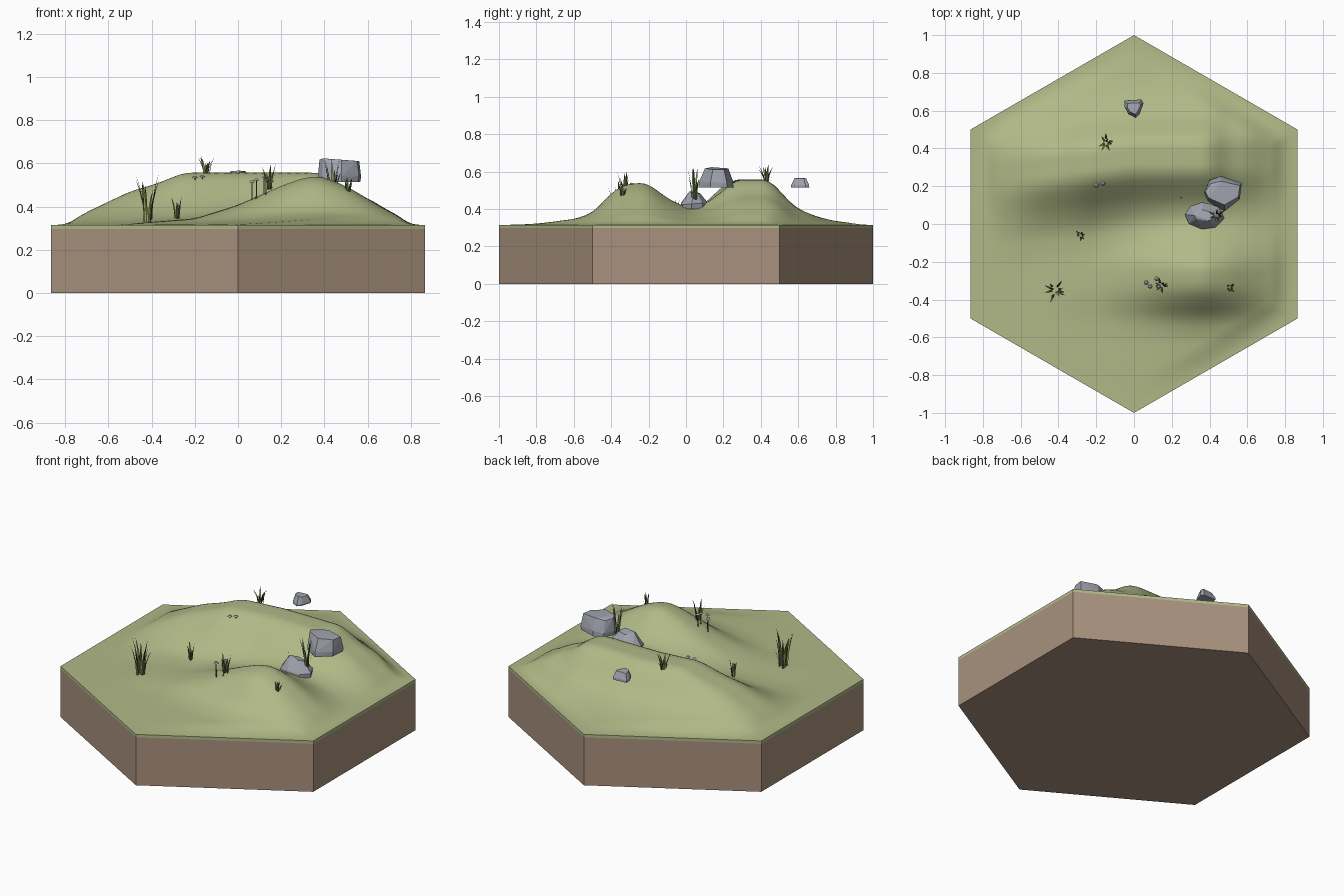
import bpy, bmesh, math, random
from mathutils import Vector

if "Cube" in bpy.data.objects:
    bpy.data.objects.remove(bpy.data.objects["Cube"])

random.seed(7)


def srgb(r, g, b):
    lin = [((c / 255 + 0.055) / 1.055) ** 2.4 for c in (r, g, b)]
    return (*lin, 1.0)


def material(name, *rgb):
    m = bpy.data.materials.new(name)
    m.diffuse_color = srgb(*rgb)
    m.use_nodes = True
    m.node_tree.nodes["Principled BSDF"].inputs["Base Color"].default_value = m.diffuse_color
    return m


SOIL = material("soil brown", 168, 145, 125)
TURF = material("turf green", 177, 185, 135)
STONE = material("stone grey", 160, 164, 174)
BLADE_DARK = material("blade dark green", 76, 92, 52)
BLADE_LIGHT = material("blade light green", 150, 162, 92)
CAP = material("mushroom cap", 178, 174, 186)
STEM = material("mushroom stem", 120, 112, 104)


def finish(name, bm, *mats, smooth=None):
    mesh = bpy.data.meshes.new(name)
    bm.to_mesh(mesh)
    bm.free()
    ob = bpy.data.objects.new(name, mesh)
    bpy.context.collection.objects.link(ob)
    for m in mats:
        mesh.materials.append(m)
    if smooth:
        bpy.ops.object.select_all(action='DESELECT')
        ob.select_set(True)
        bpy.context.view_layer.objects.active = ob
        bpy.ops.object.shade_smooth_by_angle(angle=math.radians(smooth))
    return ob


# Hill profiles: (position, height) pairs
BACK_X = [(-.87, 0), (-.78, .015), (-.7, .06), (-.5, .155), (-.38, .19), (-.25, .242),
          (.38, .242), (.42, .225), (.5, .165), (.6, .125), (.7, .065), (.8, .015), (.87, 0)]
BACK_Y = [(-.15, 0), (-.1, .02), (0, .1), (.08, .3), (.15, .55), (.2, .77), (.27, 1),
          (.44, 1), (.5, .77), (.55, .52), (.6, .35), (.7, .18), (.8, .08), (1, 0)]
FRONT_X = [(-.55, 0), (-.4, .015), (-.2, .03), (0, .095), (.2, .185), (.3, .222),
           (.38, .232), (.5, .185), (.6, .125), (.7, .065), (.8, .015), (.87, 0)]
FRONT_Y = [(-1, 0), (-.8, .05), (-.6, .13), (-.5, .28), (-.4, .74), (-.34, .93),
           (-.22, 1), (-.15, .8), (-.1, .6), (0, .3), (.1, .1), (.2, 0)]


def lerp(table, t):
    if t <= table[0][0]:
        return table[0][1]
    for (a, u), (b, v) in zip(table, table[1:]):
        if t <= b:
            return u + (v - u) * (t - a) / (b - a)
    return table[-1][1]


def soft(table, t):
    return sum(lerp(table, t + d * .0125) for d in range(-3, 4)) / 7


EDGE = .315


def ground(x, y):
    rim = min(math.sqrt(.75) - abs(x), math.sqrt(.75) - abs(x) * .5 - abs(y) * math.sqrt(.75))
    k = max(0, min(1, rim / .14))
    k = k * k * (3 - 2 * k)
    shift = .12 * min(x, 0)
    h = soft(BACK_X, x) * soft(BACK_Y, y - shift) + soft(FRONT_X, x) * soft(FRONT_Y, y)
    return EDGE + h * k


HEX = [Vector((math.sin(i * math.pi / 3), math.cos(i * math.pi / 3), 0)) for i in range(6)]

# Soil block
bm = bmesh.new()
low = [bm.verts.new(p) for p in HEX]
high = [bm.verts.new(p + Vector((0, 0, .297))) for p in HEX]
bm.faces.new(low)
for i in range(6):
    bm.faces.new((low[i], low[i - 1], high[i - 1], high[i]))
bmesh.ops.recalc_face_normals(bm, faces=bm.faces)
for f in bm.faces:
    if f.normal.z > 0:
        f.normal_flip()
        break
finish("soil_block", bm, SOIL)

# Turf: six triangular sectors of a fine grid, plus a thin skirt
N = 44
bm = bmesh.new()
for s in range(6):
    a, b = HEX[s], HEX[(s + 1) % 6]
    grid = []
    for r in range(N + 1):
        row = []
        for c in range(r + 1):
            p = (a * (r - c) + b * c) / N
            row.append(bm.verts.new((p.x, p.y, ground(p.x, p.y))))
        grid.append(row)
    for r in range(N):
        for c in range(r + 1):
            bm.faces.new((grid[r][c], grid[r + 1][c + 1], grid[r + 1][c]))
            if c < r:
                bm.faces.new((grid[r][c], grid[r][c + 1], grid[r + 1][c + 1]))
    quad = [bm.verts.new((p.x, p.y, z)) for p, z in ((a, EDGE), (b, EDGE), (b, .297), (a, .297))]
    bm.faces.new(quad)
bmesh.ops.remove_doubles(bm, verts=bm.verts, dist=1e-5)
for f in bm.faces:
    f.normal_update()
    c = f.calc_center_median()
    if f.normal.dot(Vector((c.x, c.y, 0)) if abs(f.normal.z) < .01 else Vector((0, 0, 1))) < 0:
        f.normal_flip()
finish("turf", bm, TURF, smooth=45)


# Faceted rocks: hull of a footprint, a bulging middle and a smaller top
def rock(name, outline, z0, z1, sx, sy):
    bm = bmesh.new()
    cx = sum(p[0] for p in outline) / len(outline)
    cy = sum(p[1] for p in outline) / len(outline)
    for t, kx, ky in ((0, .96, .98), (.3, 1, .96), (1, sx, sy)):
        for i, (x, y) in enumerate(outline):
            z = z0 + (z1 - z0) * t + (random.uniform(-.1, .06) * (z1 - z0) if t else 0)
            bm.verts.new((cx + (x - cx) * kx, cy + (y - cy) * ky, z))
    out = bmesh.ops.convex_hull(bm, input=bm.verts)
    bmesh.ops.delete(bm, geom=[v for v in bm.verts if not v.link_faces], context='VERTS')
    bmesh.ops.recalc_face_normals(bm, faces=bm.faces)
    finish(name, bm, STONE)


rock("large_rock", [(.37, .17), (.40, .235), (.46, .255), (.57, .22), (.56, .13), (.48, .065), (.39, .12)],
     .515, .62, .92, .66)
rock("leaning_rock", [(.27, .05), (.3, .1), (.36, .125), (.45, .09), (.48, .03), (.43, -.02), (.36, -.03), (.29, 0)],
     .40, .49, .5, .4)
rock("small_rock", [(-.05, .62), (-.05, .655), (.04, .66), (.05, .64), (.03, .58), (.01, .56), (-.03, .58)],
     .515, .565, .7, .6)


# Grass tufts of tapering, bending blades
def tuft(name, x, y, z0, height, spread, count):
    bm = bmesh.new()
    for i in range(count):
        ang = i * 2.4 + random.uniform(-.4, .4)
        out = Vector((math.cos(ang), math.sin(ang), 0))
        side = Vector((-out.y, out.x, 0))
        h = height * random.uniform(.6, 1) if i else height
        root = Vector((x, y, z0)) + out * spread * random.uniform(.1, .45)
        lean = spread * random.uniform(.3, .75)
        rows = []
        for t, w in ((0, .005), (.4, .006), (.75, .004)):
            p = root + out * lean * t * t + Vector((0, 0, h * t))
            rows.append([bm.verts.new(p - side * w), bm.verts.new(p + side * w)])
        tip = bm.verts.new(root + out * lean + Vector((0, 0, h)))
        faces = [bm.faces.new((p[0], p[1], q[1], q[0])) for p, q in zip(rows, rows[1:])]
        faces.append(bm.faces.new((rows[-1][0], rows[-1][1], tip)))
        for f in faces:
            f.material_index = 1 if i % 3 == 1 else 0
    finish(name, bm, BLADE_DARK, BLADE_LIGHT)


TUFTS = [(-.42, -.35, .33, .225, .065, 11), (-.28, -.06, .34, .11, .035, 6),
         (.14, -.33, .48, .12, .045, 9), (.51, -.34, .46, .08, .03, 6),
         (.44, .045, .45, .18, .045, 9), (-.15, .43, .545, .09, .05, 8),
         (.25, .16, .43, .045, .03, 4)]
for i, t in enumerate(TUFTS):
    tuft(f"grass_tuft_{i + 1}", *t)

# Tiny mushrooms
for i, (x, y, top) in enumerate([(-.2, .205, .54), (-.165, .215, .545), (.065, -.31, .52),
                                 (.085, -.33, .53), (.12, -.29, .54), (.13, -.33, .53)]):
    bm = bmesh.new()
    z0 = min(ground(x, y), top - .035) - .005
    for r1, r2, a, b, mat in ((.003, .002, z0, top - .006, 0), (.013, .006, top - .008, top, 1)):
        ret = bmesh.ops.create_cone(bm, cap_ends=True, segments=8, radius1=r1, radius2=r2, depth=b - a)
        bmesh.ops.translate(bm, verts=ret["verts"], vec=(x, y, (a + b) / 2))
        for f in {f for v in ret["verts"] for f in v.link_faces}:
            f.material_index = mat
    finish(f"mushroom_{i + 1}", bm, STEM, CAP)
